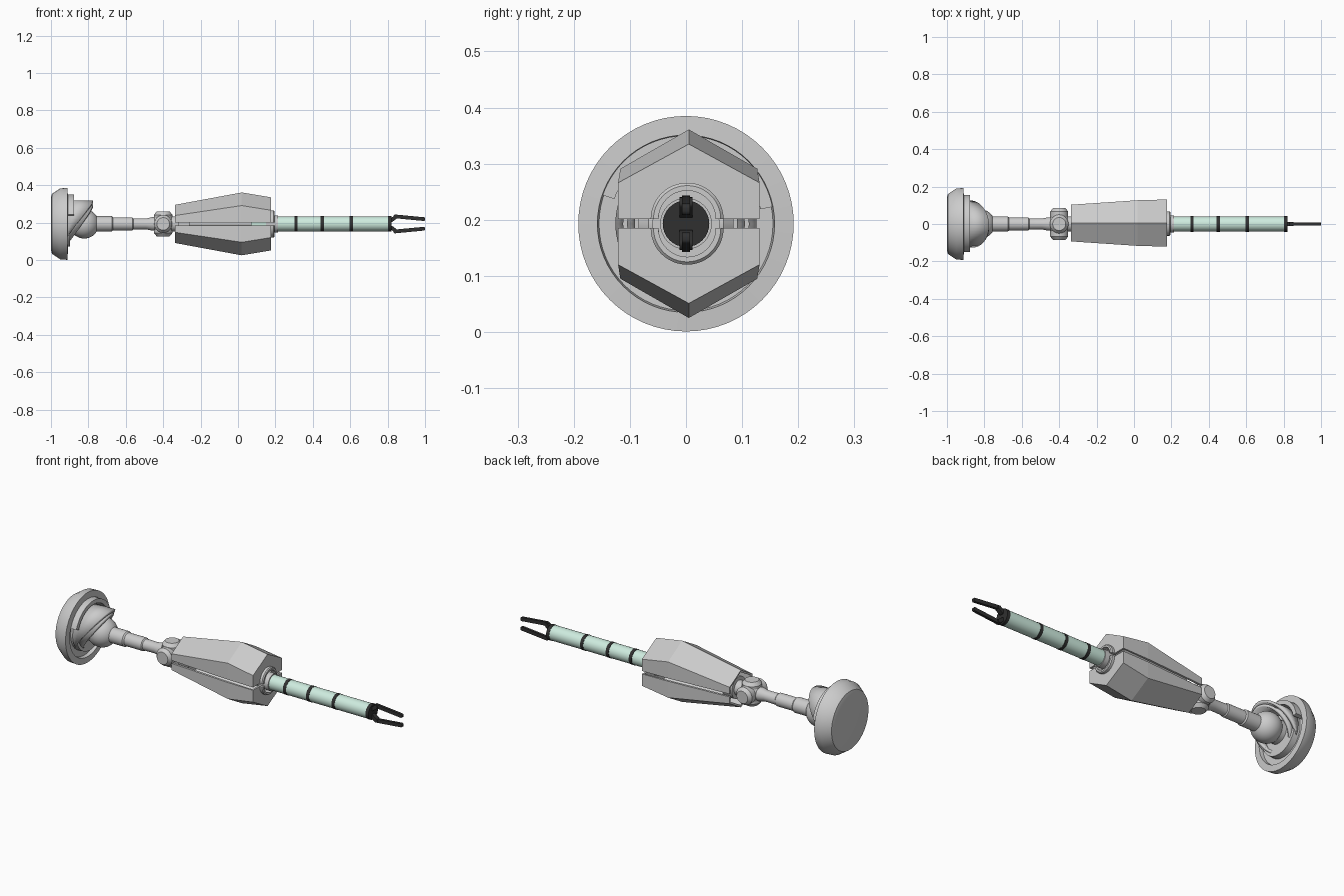
import bpy, bmesh
from math import sin, cos, pi, radians, hypot, atan2
from mathutils import Vector, Matrix

if "Cube" in bpy.data.objects:
    bpy.data.objects.remove(bpy.data.objects["Cube"])

CZ = 0.193  # height of the long axis


def mat(name, col):
    m = bpy.data.materials.new(name)
    m.diffuse_color = col
    m.use_nodes = True
    m.node_tree.nodes["Principled BSDF"].inputs["Base Color"].default_value = m.diffuse_color
    return m


GREEN = mat("pale_green", (0.62, 0.84, 0.74, 1))
DARK = mat("dark", (0.03, 0.03, 0.03, 1))


def finish(name, bm, material=None, smooth=True):
    bmesh.ops.recalc_face_normals(bm, faces=bm.faces[:])
    me = bpy.data.meshes.new(name)
    bm.to_mesh(me)
    bm.free()
    ob = bpy.data.objects.new(name, me)
    bpy.context.collection.objects.link(ob)
    if material:
        me.materials.append(material)
    if smooth:
        bpy.ops.object.select_all(action='DESELECT')
        ob.select_set(True)
        bpy.context.view_layer.objects.active = ob
        bpy.ops.object.shade_smooth_by_angle(angle=radians(35))
    return ob


def lathe_bm(profile, n=48, a0=0.0, a1=360.0, closed=False):
    """Turn (x, r) points about the long axis; angles measured from +y towards +z."""
    bm = bmesh.new()
    full = a1 - a0 >= 360
    cnt = n if full else n + 1
    rings = []
    for x, r in profile:
        if r < 1e-6:
            rings.append([bm.verts.new((x, 0, 0))] * cnt)
            continue
        ring = []
        for i in range(cnt):
            a = radians(a0 + (a1 - a0) * i / n)
            ring.append(bm.verts.new((x, r * cos(a), r * sin(a))))
        rings.append(ring)
    pairs = list(zip(rings, rings[1:]))
    if closed:
        pairs.append((rings[-1], rings[0]))
    for p, q in pairs:
        for i in range(n):
            j = (i + 1) % cnt
            vs = list(dict.fromkeys((p[i], p[j], q[j], q[i])))
            if len(vs) > 2:
                bm.faces.new(vs)
    if not full and closed:
        bm.faces.new([r[0] for r in rings])
        bm.faces.new([r[-1] for r in rings])
    return bm


def lathe(name, profile, material=None, **kw):
    ob = finish(name, lathe_bm(profile, **kw), material)
    ob.location.z = CZ
    return ob


def rod(name, x0, x1, r, material=None, n=32):
    return lathe(name, [(x0, 0), (x0, r), (x1, r), (x1, 0)], material, n=n)


# Mounting base with a recessed groove on its front
lathe("base_disc", [(-1, 0), (-1, .14), (-.995, .16), (-.95, .19), (-.912, .192), (-.91, .158),
                    (-.93, .155), (-.93, .122), (-.897, .12), (-.897, 0)], n=64)
lathe("base_rim_guard", [(-.93, .135), (-.93, .157), (-.877, .157), (-.877, .135)],
      n=40, a0=11, a1=161, closed=True)


# Slanted socket sleeves around the ball
def sleeve(name, r, top_x, mid_x, tilt):
    bm = lathe_bm([(-.92, r), (-.7, r)], n=48)
    top, mid = Vector((top_x, 0, r)), Vector((mid_x, 0, 0))
    along = top - mid
    normal = Vector((along.z, 0, -along.x))
    rot = Matrix.Rotation(radians(tilt), 3, 'X')
    bmesh.ops.bisect_plane(bm, geom=bm.verts[:] + bm.edges[:] + bm.faces[:],
                           plane_co=rot @ mid, plane_no=rot @ normal, clear_outer=True)
    bmesh.ops.bisect_plane(bm, geom=bm.verts[:] + bm.edges[:] + bm.faces[:],
                           plane_co=(-.915, 0, 0), plane_no=(-1, 0, 0), clear_outer=True)
    ob = finish(name, bm)
    ob.location.z = CZ
    s = ob.modifiers.new("thickness", 'SOLIDIFY')
    s.thickness, s.offset = .014, -1


sleeve("outer_sleeve", .126, -.775, -.868, 4)
sleeve("inner_sleeve", .105, -.775, -.845, 10)

# Ball, neck and stepped arm
bx, br = -.822, .078
ball = [(bx - br * cos(pi * i / 20), br * sin(pi * i / 20)) for i in range(21)]
ball[0], ball[-1] = (bx - br, 0), (bx + br, 0)
lathe("ball_joint", ball)
rod("ball_neck", -.91, -.85, .06)
lathe("arm", [(-.77, 0), (-.77, .041), (-.675, .041), (-.668, .035), (-.565, .035), (-.56, .03),
              (-.49, .029), (-.46, .036), (-.41, .036), (-.41, 0)], n=32)

# Universal joint: two crossed barrels, a core and a link into the body
JX = -.40


def barrel(name, axis, half, r):
    ob = lathe(name, [(-half, 0), (-half, r * .7), (-half + .018, r), (half - .018, r),
                      (half, r * .7), (half, 0)], n=32)
    ob.location.x = JX
    ob.rotation_euler = (0, 0, pi / 2) if axis == 'y' else (0, pi / 2, 0)


barrel("hinge_barrel_side", 'y', .085, .048)
barrel("hinge_barrel_upright", 'z', .066, .05)
core = [(JX - .06 * cos(pi * i / 16), .06 * sin(pi * i / 16)) for i in range(17)]
core[0], core[-1] = (JX - .06, 0), (JX + .06, 0)
lathe("hinge_core", core, n=32)
lathe("body_link", [(-.38, 0), (-.38, .04), (-.32, .04), (-.32, .06), (-.26, .06), (-.26, 0)], n=32)
rod("inner_piston", -.27, .08, .012, n=16)


# Two faceted body shells, with a half-round opening at the front
SECTIONS = [(-.337, .098, .045, .102), (.02, .122, .098, .168), (.176, .126, .073, .142)]
GAP, HOLE = .008, .054


def shell(name, s):
    bm = bmesh.new()
    rings = []
    for x, w, sh, pk in SECTIONS:
        pts = [(-w, GAP), (-w, sh), (0, pk), (w, sh), (w, GAP)]
        rings.append([bm.verts.new((x, y, s * z)) for y, z in pts])
    for p, q in zip(rings, rings[1:]):
        for i in range(4):
            bm.faces.new((p[i], p[i + 1], q[i + 1], q[i]))
    arc = [bm.verts.new((.176, HOLE * cos(pi * i / 16), s * (GAP + HOLE * sin(pi * i / 16))))
           for i in range(17)]
    bm.faces.new(rings[-1] + arc)
    ob = finish(name, bm, smooth=False)
    ob.location = (0, .005, CZ)
    m = ob.modifiers.new("wall", 'SOLIDIFY')
    m.thickness, m.offset = .012, -1
    # raised half ring round the opening
    ring = lathe(name + "_collar", [(.165, .051), (.165, .065), (.19, .065), (.195, .06), (.195, .051)],
                 n=24, a0=0 if s > 0 else 180, a1=180 if s > 0 else 360, closed=True)
    ring.location = (0, .002, CZ + s * GAP)


shell("upper_shell", 1)
shell("lower_shell", -1)

# Banded rod
lathe("rod_sleeve", [(.15, .041), (.15, .046), (.215, .046), (.215, .041)], n=32, closed=True)
rod("rod", .07, .803, .040, GREEN)
for k, x in enumerate((.31, .45, .605)):
    rod(f"rod_band_{k + 1}", x - .009, x + .009, .0415, DARK)
rod("rod_end_cap", .802, .82, .0415, DARK)


# Gripper: a knuckle link and a finger on each side
def bar(name, a, b, width, depth):
    (x0, z0), (x1, z1) = a, b
    ln, ang = hypot(x1 - x0, z1 - z0), atan2(z1 - z0, x1 - x0)
    bm = bmesh.new()
    bmesh.ops.create_cube(bm, size=1)
    bmesh.ops.scale(bm, vec=(ln, depth, width), verts=bm.verts)
    bmesh.ops.bevel(bm, geom=[e for e in bm.edges if abs(e.verts[0].co.y - e.verts[1].co.y) > 1e-5],
                    offset=width * .35, segments=3, profile=.5, affect='EDGES')
    ob = finish(name, bm, DARK)
    ob.location = ((x0 + x1) / 2, 0, CZ + (z0 + z1) / 2)
    ob.rotation_euler.y = -ang


for side, s in (("upper", 1), ("lower", -1)):
    bar(side + "_knuckle", (.815, s * .016), (.85, s * .042), .02, .024)
    bar(side + "_finger", (.832, s * .041), (1.0, s * .025), .02, .014)
